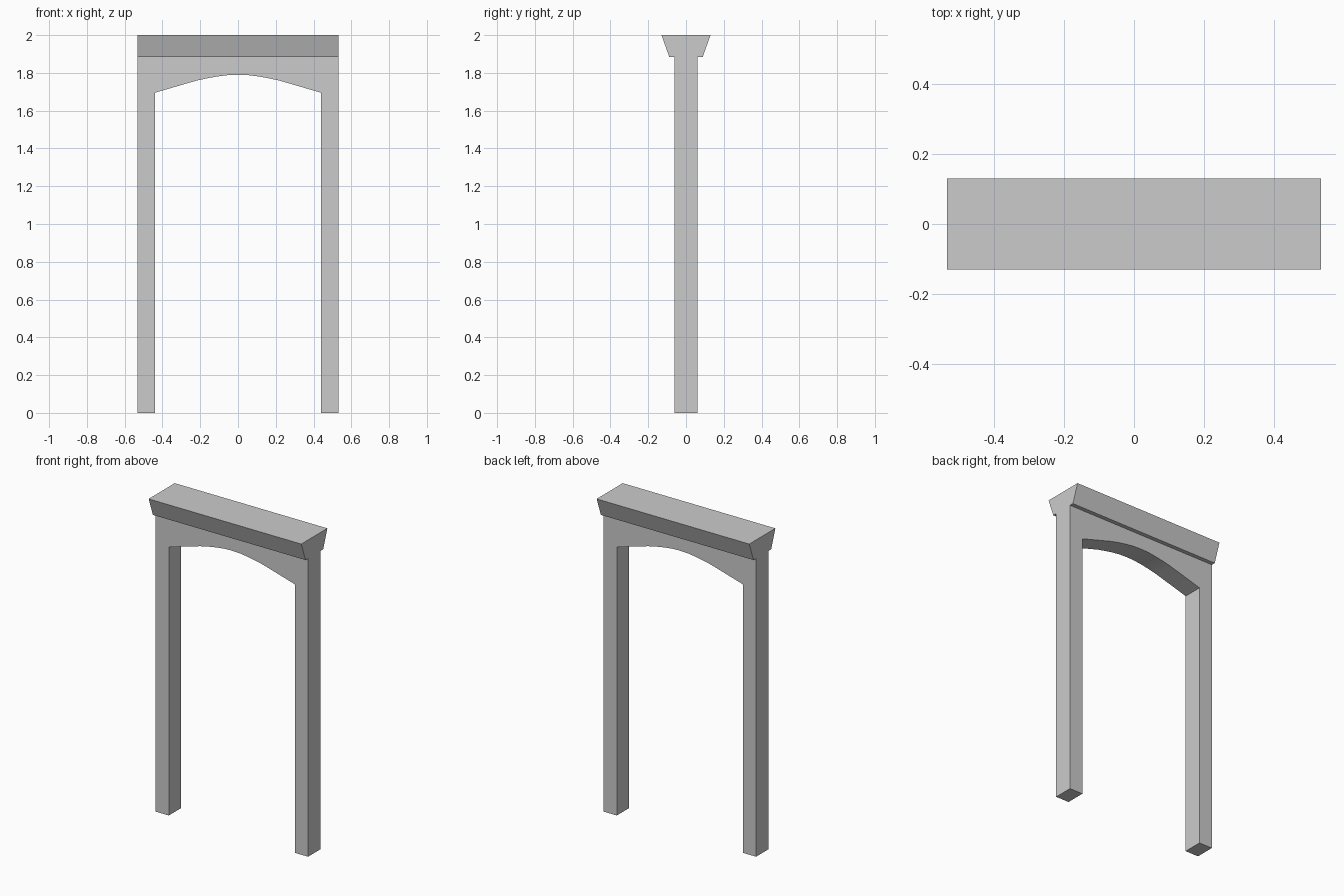
import bpy, bmesh
from mathutils import Vector

if "Cube" in bpy.data.objects:
    bpy.data.objects.remove(bpy.data.objects["Cube"])


def extrude_profile(name, points, offset):
    """Close a planar outline and extrude it by an offset vector."""
    bm = bmesh.new()
    face = bm.faces.new([bm.verts.new(p) for p in points])
    ext = bmesh.ops.extrude_face_region(bm, geom=[face])
    verts = [g for g in ext["geom"] if isinstance(g, bmesh.types.BMVert)]
    bmesh.ops.translate(bm, verts=verts, vec=Vector(offset))
    bmesh.ops.recalc_face_normals(bm, faces=bm.faces[:])
    mesh = bpy.data.meshes.new(name)
    bm.to_mesh(mesh)
    bm.free()
    obj = bpy.data.objects.new(name, mesh)
    bpy.context.collection.objects.link(obj)
    return obj


HALF_W, HALF_D, CORNICE_Z = 0.533, 0.062, 1.883

# Arched frame: right half of the outline, mirrored to the left
half = [(HALF_W, CORNICE_Z), (HALF_W, 0), (0.44, 0), (0.44, 1.695), (0.22, 1.759),
        (0.165, 1.771), (0.11, 1.781), (0.055, 1.788)]
outline = half + [(0, 1.79)] + [(-x, z) for x, z in reversed(half)]
frame = extrude_profile("arched_frame", [(x, -HALF_D, z) for x, z in outline],
                        (0, 2 * HALF_D, 0))

# Flared cornice running along the full width
section = [(-0.088, CORNICE_Z), (0.088, CORNICE_Z), (0.13, 2), (-0.13, 2)]
cornice = extrude_profile("cornice", [(-HALF_W, y, z) for y, z in section],
                          (2 * HALF_W, 0, 0))

# Soft shading on the arch underside only
bpy.ops.object.select_all(action='DESELECT')
frame.select_set(True)
bpy.context.view_layer.objects.active = frame
bpy.ops.object.shade_smooth_by_angle(angle=0.5)
